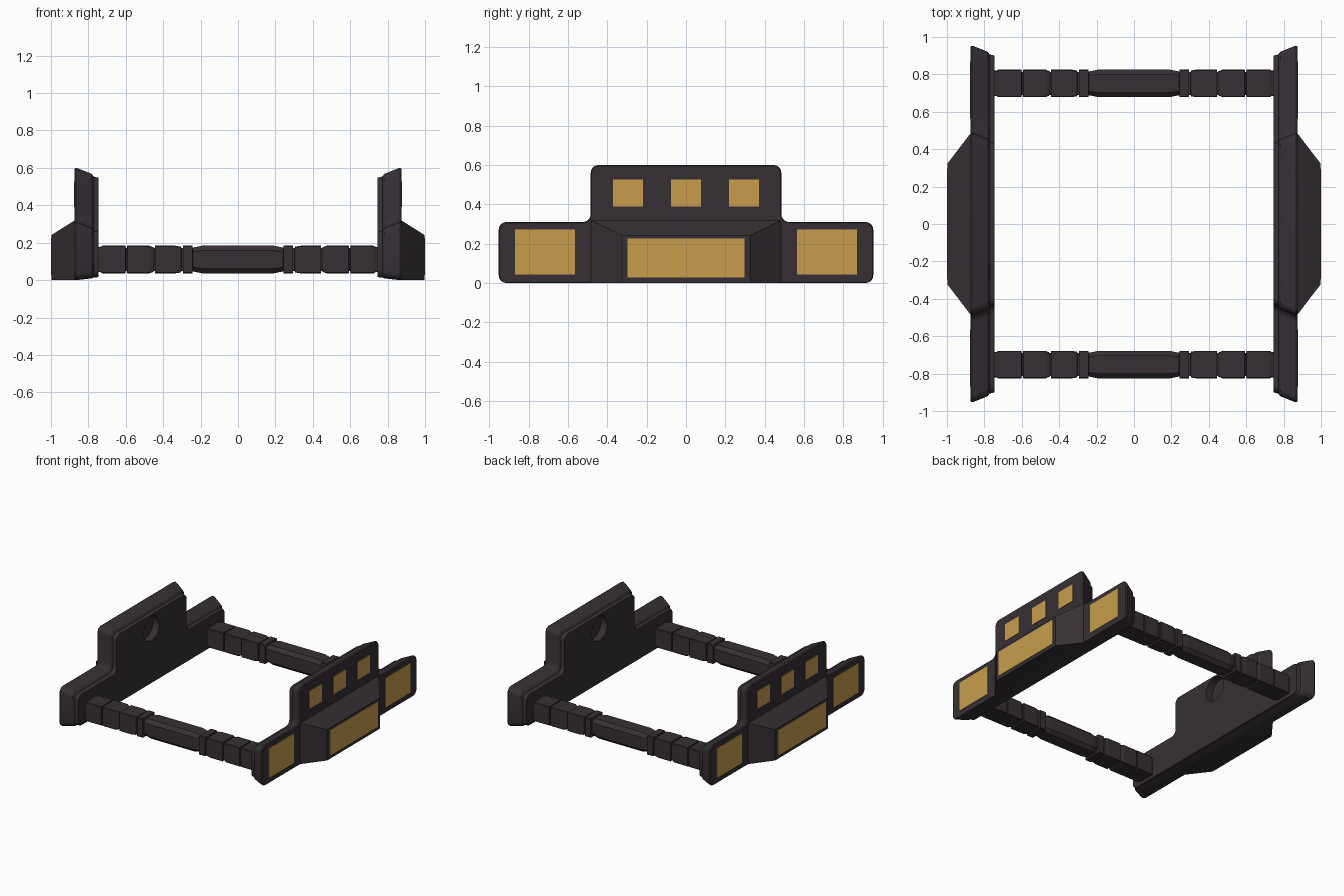
import bpy, bmesh, math

if "Cube" in bpy.data.objects:
    bpy.data.objects.remove(bpy.data.objects["Cube"])


def material(name, rgb):
    m = bpy.data.materials.new(name)
    m.diffuse_color = (*rgb, 1)
    m.use_nodes = True
    m.node_tree.nodes["Principled BSDF"].inputs["Base Color"].default_value = m.diffuse_color
    return m


DARK = material("dark_plum_grey", (0.038, 0.030, 0.036))
GOLD = material("warm_gold", (0.578, 0.337, 0.072))


def loft(name, rings, mat, mirror="X", smooth=True):
    """Join equal-length rings of points into a closed, capped solid."""
    bm = bmesh.new()
    loops = [[bm.verts.new(p) for p in ring] for ring in rings]
    n = len(loops[0])
    for a, b in zip(loops, loops[1:]):
        for i in range(n):
            j = (i + 1) % n
            bm.faces.new((a[i], a[j], b[j], b[i]))
    bm.faces.new(loops[0])
    bm.faces.new(loops[-1])
    bmesh.ops.recalc_face_normals(bm, faces=bm.faces)
    mesh = bpy.data.meshes.new(name)
    bm.to_mesh(mesh)
    bm.free()
    mesh.materials.append(mat)
    ob = bpy.data.objects.new(name, mesh)
    bpy.context.collection.objects.link(ob)
    if smooth:
        bpy.ops.object.select_all(action='DESELECT')
        bpy.context.view_layer.objects.active = ob
        ob.select_set(True)
        bpy.ops.object.shade_smooth_by_angle(angle=math.radians(25))
    if mirror:
        add_mirror(ob, mirror)
    return ob


def add_mirror(ob, axis):
    mod = ob.modifiers.new("mirror", 'MIRROR')
    mod.use_axis = [a == axis for a in "XYZ"]
    mod.use_mirror_merge = False


def rounded(points, r=0.04, steps=5):
    """Round the right-angled corners of a 2D outline."""
    out = []
    for i, p in enumerate(points):
        a, b = points[i - 1], points[(i + 1) % len(points)]
        la, lb = math.dist(a, p), math.dist(b, p)
        u = ((a[0] - p[0]) / la, (a[1] - p[1]) / la)
        v = ((b[0] - p[0]) / lb, (b[1] - p[1]) / lb)
        for k in range(steps + 1):
            t = k / steps * math.pi / 2
            s, c = r * (1 - math.sin(t)), r * (1 - math.cos(t))
            out.append((p[0] + u[0] * s + v[0] * c, p[1] + u[1] * s + v[1] * c))
    return out


# stepped side panel: outline shrinks towards the inner face
def panel_ring(x, d):
    y, s = 0.953 - d, 0.485 - d
    z0, z1, z2 = d * 0.3, 0.31 - d, 0.60 - d
    pts = [(-y, z0), (y, z0), (y, z1), (s, z1), (s, z2), (-s, z2), (-s, z1), (-y, z1)]
    return [(x, a, b) for a, b in rounded(pts)]


panel = loft("side_panel", [panel_ring(*p) for p in (
    (0.745, 0.053), (0.772, 0.046), (0.782, 0.032), (0.855, 0.003), (0.866, 0.0), (0.874, 0.004))],
    DARK, mirror=None)

# round recess in the inner face of each panel
circle = [(0.095 * math.cos(i * math.pi / 12), 0.44 + 0.095 * math.sin(i * math.pi / 12)) for i in range(24)]
cutter = loft("recess_cutter", [[(x, a, b) for a, b in circle] for x in (0.70, 0.80)],
              DARK, mirror=None, smooth=False)
cutter.hide_render = True
cutter.hide_set(True)
cut = panel.modifiers.new("recess", 'BOOLEAN')
cut.operation = 'DIFFERENCE'
cut.solver = 'EXACT'
cut.object = cutter
add_mirror(panel, "X")


# tapered bulge on the outer face
def bulge_ring(x, y, z):
    return [(x, -y, 0.001), (x, y, 0.001), (x, y, z), (x, -y, z)]


loft("outer_bulge", [bulge_ring(0.85, 0.49, 0.325), bulge_ring(0.872, 0.487, 0.32),
                     bulge_ring(0.996, 0.325, 0.242)], DARK, smooth=False)


# thin gold windows
def window(name, x, y0, y1, z0, z1):
    loft(name, [[(px, y0, z0), (px, y1, z0), (px, y1, z1), (px, y0, z1)]
                for px in (x - 0.005, x)], GOLD, smooth=False)


for i, y in enumerate((-0.295, 0.0, 0.295)):
    window(f"upper_window_{i + 1}", 0.878, y - 0.076, y + 0.076, 0.39, 0.527)
for name, y in (("front_window", -0.717), ("rear_window", 0.717)):
    window(name, 0.878, y - 0.153, y + 0.153, 0.043, 0.272)
window("bulge_window", 1.0, -0.298, 0.298, 0.028, 0.225)


# crossbars: stacked square segments around a chamfered middle
def bar_ring(x, h, c):
    k = h - c
    pts = [(-k, -h), (k, -h), (h, -k), (h, k), (k, h), (-k, h), (-h, k), (-h, -k)]
    return [(x, 0.752 + a, 0.11 + b) for a, b in pts]


R, N, C = 0.074, 0.062, 0.004
# each step is x, half-thickness, corner chamfer
steps = [(0.19, R, 0.026), (0.24, 0.064, 0.022), (0.241, N - 0.003, C), (0.244, R, C), (0.294, R, C),
         (0.295, N, C), (0.302, N, C), (0.306, 0.069, C), (0.335, R, C), (0.443, R, C),
         (0.444, N, C), (0.450, N, C), (0.453, 0.066, C), (0.475, R, C), (0.592, R, C),
         (0.593, N, C), (0.600, N, C), (0.601, R, C), (0.725, R, C), (0.735, 0.068, C), (0.77, 0.067, C)]
rings = [bar_ring(-x, h, c) for x, h, c in reversed(steps)] + [bar_ring(*s) for s in steps]
loft("crossbar", rings, DARK, mirror="Y", smooth=False)
